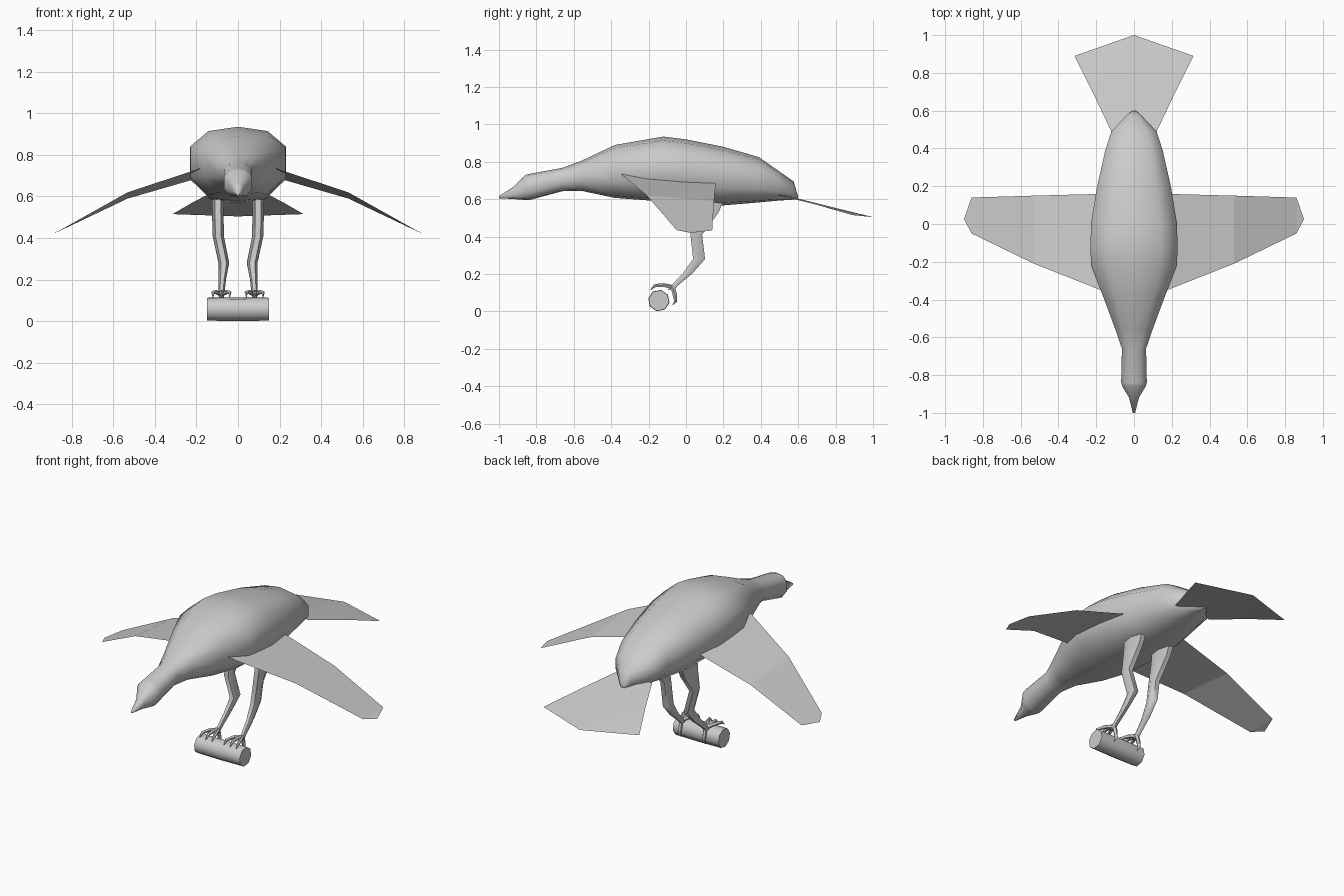
import bpy, math
from mathutils import Vector


def make(name, verts, faces, smooth=None):
    me = bpy.data.meshes.new(name)
    me.from_pydata([tuple(v) for v in verts], [], faces)
    me.update()
    ob = bpy.data.objects.new(name, me)
    bpy.context.collection.objects.link(ob)
    if smooth:
        bpy.ops.object.select_all(action='DESELECT')
        bpy.context.view_layer.objects.active = ob
        ob.select_set(True)
        bpy.ops.object.shade_smooth_by_angle(angle=math.radians(smooth))
    return ob


def loft(name, rings, smooth=60):
    """Skin a list of equal-length vertex rings and cap both ends."""
    n = len(rings[0])
    verts = [v for r in rings for v in r]
    faces = [(i * n + j, i * n + (j + 1) % n, (i + 1) * n + (j + 1) % n, (i + 1) * n + j)
             for i in range(len(rings) - 1) for j in range(n)]
    faces += [tuple(reversed(range(n))), tuple(range(len(verts) - n, len(verts)))]
    return make(name, verts, faces, smooth)


def tube(name, path, sides=6):
    """Round tapering tube; path holds (point, radius)."""
    pts = [Vector(p) for p, r in path]
    rings = []
    for i, (p, r) in enumerate(path):
        d = (pts[min(i + 1, len(pts) - 1)] - pts[max(i - 1, 0)]).normalized()
        u = d.cross(Vector((0.3, 0.2, 1)) if abs(d.z) < 0.9 else Vector((0, 1, 0))).normalized()
        v = d.cross(u)
        rings.append([pts[i] + r * (math.cos(a) * u + math.sin(a) * v)
                      for a in (2 * math.pi * k / sides for k in range(sides))])
    return loft(name, rings)


# Body, neck, head and beak: (y, top, bottom, half width)
half = [(0, 1), (0.62, 0.88), (1, 0.45), (1, -0.4), (0.6, -0.92), (0, -1)]
section = half + [(-x, z) for x, z in half[-2:0:-1]]
stations = [(-1.0, 0.617, 0.605, 0.006), (-0.92, 0.668, 0.601, 0.026),
            (-0.86, 0.73, 0.596, 0.062), (-0.84, 0.735, 0.595, 0.068),
            (-0.66, 0.768, 0.643, 0.064), (-0.56, 0.805, 0.645, 0.098),
            (-0.38, 0.89, 0.607, 0.165), (-0.22, 0.918, 0.595, 0.228),
            (-0.12, 0.935, 0.588, 0.23), (0.0, 0.92, 0.578, 0.228),
            (0.20, 0.88, 0.567, 0.195), (0.39, 0.825, 0.583, 0.152),
            (0.49, 0.755, 0.592, 0.12), (0.575, 0.695, 0.598, 0.04),
            (0.598, 0.62, 0.60, 0.012)]
loft("body", [[(x * w, y, (t + b) / 2 + z * (t - b) / 2) for x, z in section]
              for y, t, b, w in stations], 80)

# Tail fan, folded slightly along the middle
make("tail", [(0, 0.50, 0.628), (0.12, 0.49, 0.622), (0.22, 0.70, 0.57), (0.315, 0.89, 0.515),
              (0, 1.0, 0.504), (-0.315, 0.89, 0.515), (-0.22, 0.70, 0.57), (-0.12, 0.49, 0.622)],
     [(0, 1, 2, 4), (2, 3, 4), (0, 4, 6, 7), (4, 5, 6)])

for side, s in (("left", 1), ("right", -1)):
    # Wing sheet: inner panel, outer panel and tip
    outline = [(0.15, -0.36, 0.745), (0.15, 0.16, 0.70), (0.53, -0.21, 0.62),
               (0.53, 0.15, 0.59), (0.86, -0.05, 0.435), (0.86, 0.14, 0.433), (0.9, 0.025, 0.42)]
    make(side + "_wing", [(s * x, y, z) for x, y, z in outline],
         [(0, 2, 3, 1), (2, 4, 5, 3), (4, 6, 5)])

    # Leg: (x, y, z, x radius, y radius)
    leg = [(0.097, 0.13, 0.61, 0.03, 0.09), (0.097, 0.11, 0.53, 0.028, 0.075),
           (0.095, 0.055, 0.41, 0.027, 0.036), (0.068, 0.07, 0.28, 0.026, 0.037),
           (0.075, 0.01, 0.205, 0.018, 0.03), (0.08, -0.065, 0.135, 0.015, 0.02),
           (0.08, -0.08, 0.115, 0.012, 0.02)]
    loft(side + "_leg", [[(s * x + rx * math.cos(k * math.pi / 3),
                           y + ry * math.sin(k * math.pi / 3), z) for k in range(6)]
                         for x, y, z, rx, ry in leg])

    # Three front toes over the perch and one hind toe behind it
    for i, dx in enumerate((-0.04, 0, 0.04)):
        x = s * 0.08
        tube(f"{side}_front_toe_{i + 1}",
             [((x, -0.07, 0.13), 0.011), ((x + dx * 0.6, -0.12, 0.14), 0.011),
              ((x + dx, -0.165, 0.138), 0.009), ((x + dx, -0.19, 0.115), 0.002)], 5)
    tube(side + "_hind_toe", [((s * 0.08, -0.07, 0.13), 0.012), ((s * 0.08, -0.06, 0.09), 0.012),
                              ((s * 0.08, -0.055, 0.055), 0.009),
                              ((s * 0.08, -0.07, 0.035), 0.002)], 5)

# Perch log
tube("perch", [((-0.15, -0.145, 0.058), 0.056), ((0.0, -0.145, 0.058), 0.058),
               ((0.15, -0.145, 0.058), 0.056)], 8)
